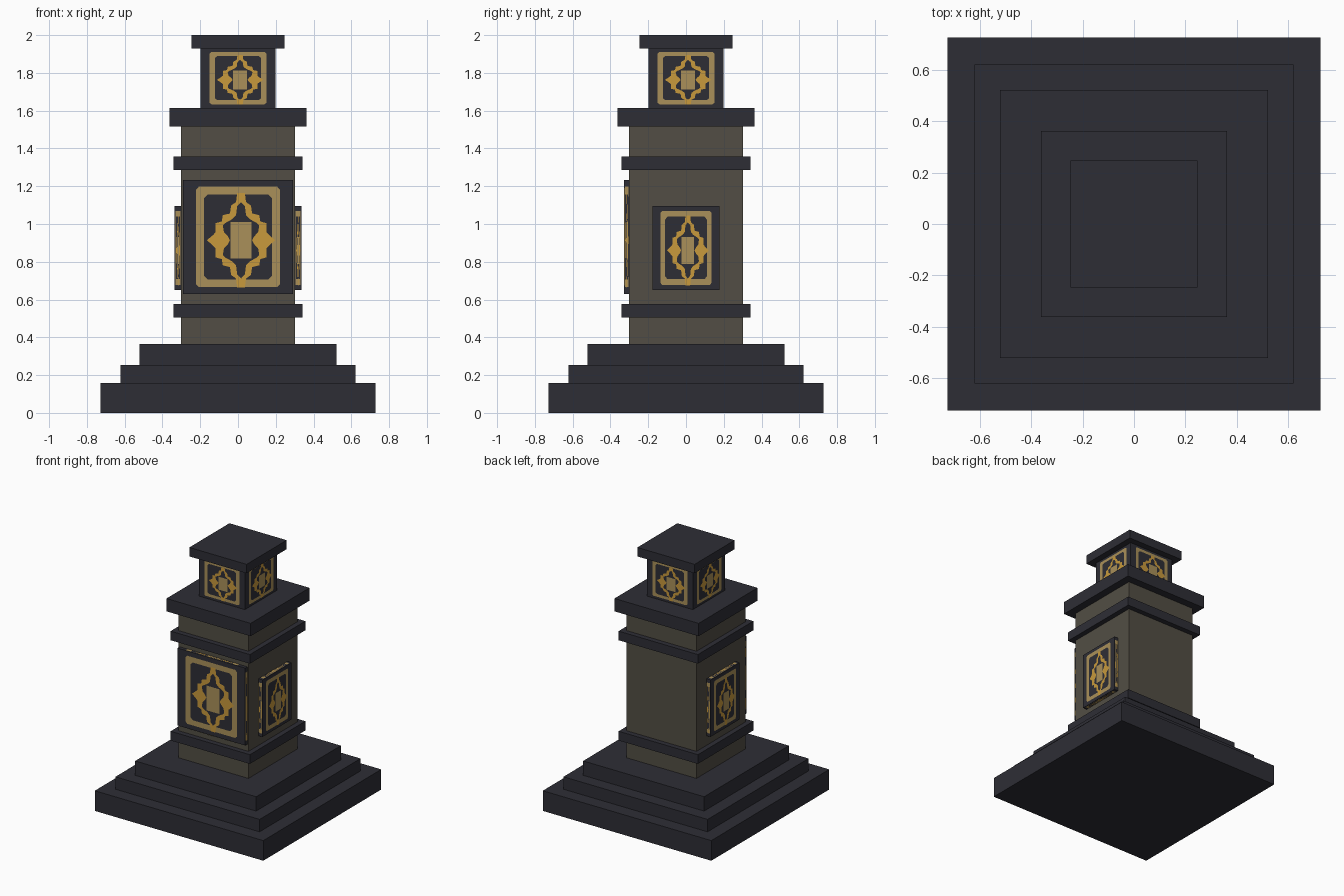
import bpy
import bmesh
from mathutils import Vector

cube = bpy.data.objects.get("Cube")
if cube:
    bpy.data.objects.remove(cube, do_unlink=True)


def material(name, rgb):
    m = bpy.data.materials.new(name)
    m.use_nodes = True
    m.diffuse_color = (*rgb, 1)
    bsdf = next(n for n in m.node_tree.nodes if n.type == 'BSDF_PRINCIPLED')
    bsdf.inputs["Base Color"].default_value = (*rgb, 1)
    return m


DARK = material("dark slate", (0.027, 0.027, 0.036))
STONE = material("brown stone", (0.085, 0.076, 0.058))
TAN = material("tan inlay", (0.40, 0.28, 0.10))
GOLD = material("gold inlay", (0.58, 0.32, 0.045))


def finish(name, bm, mats):
    mesh = bpy.data.meshes.new(name)
    bm.to_mesh(mesh)
    bm.free()
    for m in mats:
        mesh.materials.append(m)
    ob = bpy.data.objects.new(name, mesh)
    bpy.context.collection.objects.link(ob)
    return ob


def box(name, center, half, mat):
    bm = bmesh.new()
    bmesh.ops.create_cube(bm, size=2)
    bmesh.ops.scale(bm, vec=half, verts=bm.verts)
    bmesh.ops.translate(bm, vec=center, verts=bm.verts)
    return finish(name, bm, [mat])


def block(name, half, z0, z1, mat=DARK):
    return box(name, (0, 0, (z0 + z1) / 2), (half, half, (z1 - z0) / 2), mat)


# Inlay pattern on a face running from -1 to 1 both ways
SHIFT_U, SHIFT_V = 0.055, -0.06
RING_OUTER = [(.07, .83), (.09, .67), (.18, .61), (.2, .47), (.33, .44),
              (.35, .33), (.46, .3), (.46, .14), (.51, .09), (.62, 0)]
RING_INNER = [(0, .83), (0, .67), (.07, .6), (.09, .44), (.16, .37),
              (.29, .3), (.33, .26), (.31, .14), (.24, .07), (.2, 0)]


def octagon(w, h, c):
    return [(w - c, h), (w, h - c), (w, c - h), (w - c, -h),
            (c - w, -h), (-w, c - h), (-w, h - c), (c - w, h)]


def pattern():
    """Return (material index, lift, polygon) entries."""
    polys = []
    out, inn = octagon(.76, .88, .05), octagon(.62, .745, .07)
    for i in range(8):
        j = (i + 1) % 8
        polys.append((0, .0015, [out[i], out[j], inn[j], inn[i]]))
    for su in (1, -1):
        for sv in (1, -1):
            for i in range(len(RING_OUTER) - 1):
                quad = [RING_OUTER[i], RING_OUTER[i + 1], RING_INNER[i + 1], RING_INNER[i]]
                polys.append((1, .0025, [(su * u + SHIFT_U, sv * v + SHIFT_V) for u, v in quad]))
    w, h = .19, .32
    polys.append((0, .003, [(a * w + SHIFT_U, b * h + SHIFT_V)
                            for a, b in ((-1, -1), (1, -1), (1, 1), (-1, 1))]))
    return polys


PATTERN = pattern()


def inlay(name, center, half, normals):
    """Lay the pattern over the chosen faces of a box."""
    bm = bmesh.new()
    center, half = Vector(center), Vector(half)
    for n in normals:
        n = Vector(n)
        up = Vector((0, 1, 0)) if n.z else Vector((0, 0, 1))
        right = up.cross(n)
        for index, lift, poly in PATTERN:
            verts = [bm.verts.new(center + (right * u + up * v + n) * half + n * lift)
                     for u, v in poly]
            face = bm.faces.new(verts)
            face.material_index = index
            face.normal_update()
            if face.normal.dot(n) < 0:
                face.normal_flip()
    return finish(name, bm, [TAN, GOLD])


# Stepped base
block("base_step_lower", .727, 0, .157)
block("base_step_middle", .622, .157, .254)
block("base_step_upper", .522, .254, .366)

# Shaft with its bands and cap
block("shaft", .302, .366, 1.515, STONE)
block("band_lower", .342, .505, .577)
block("band_upper", .342, 1.287, 1.358)
block("shaft_cap", .363, 1.515, 1.615)

# Top block and lid
block("top_block", .198, 1.615, 1.93)
block("lid", .247, 1.93, 2.0)

FRONT, BACK, LEFT, RIGHT = (0, -1, 0), (0, 1, 0), (1, 0, 0), (-1, 0, 0)
UP, DOWN = (0, 0, 1), (0, 0, -1)
inlay("top_block_inlay", (0, 0, 1.7725), (.198, .198, .1575), [FRONT, BACK, LEFT, RIGHT])

# Large front panel
c, h = (0, -.314, .932), (.292, .014, .302)
box("front_panel", c, h, DARK)
inlay("front_panel_inlay", c, h, [FRONT, LEFT, RIGHT, UP, DOWN])

# Smaller side panels
for side, name, outward in ((1, "left_panel", LEFT), (-1, "right_panel", RIGHT)):
    c, h = (side * .318, 0, .8735), (.018, .178, .2225)
    box(name, c, h, DARK)
    inlay(name + "_inlay", c, h, [outward, FRONT, BACK, UP, DOWN])
